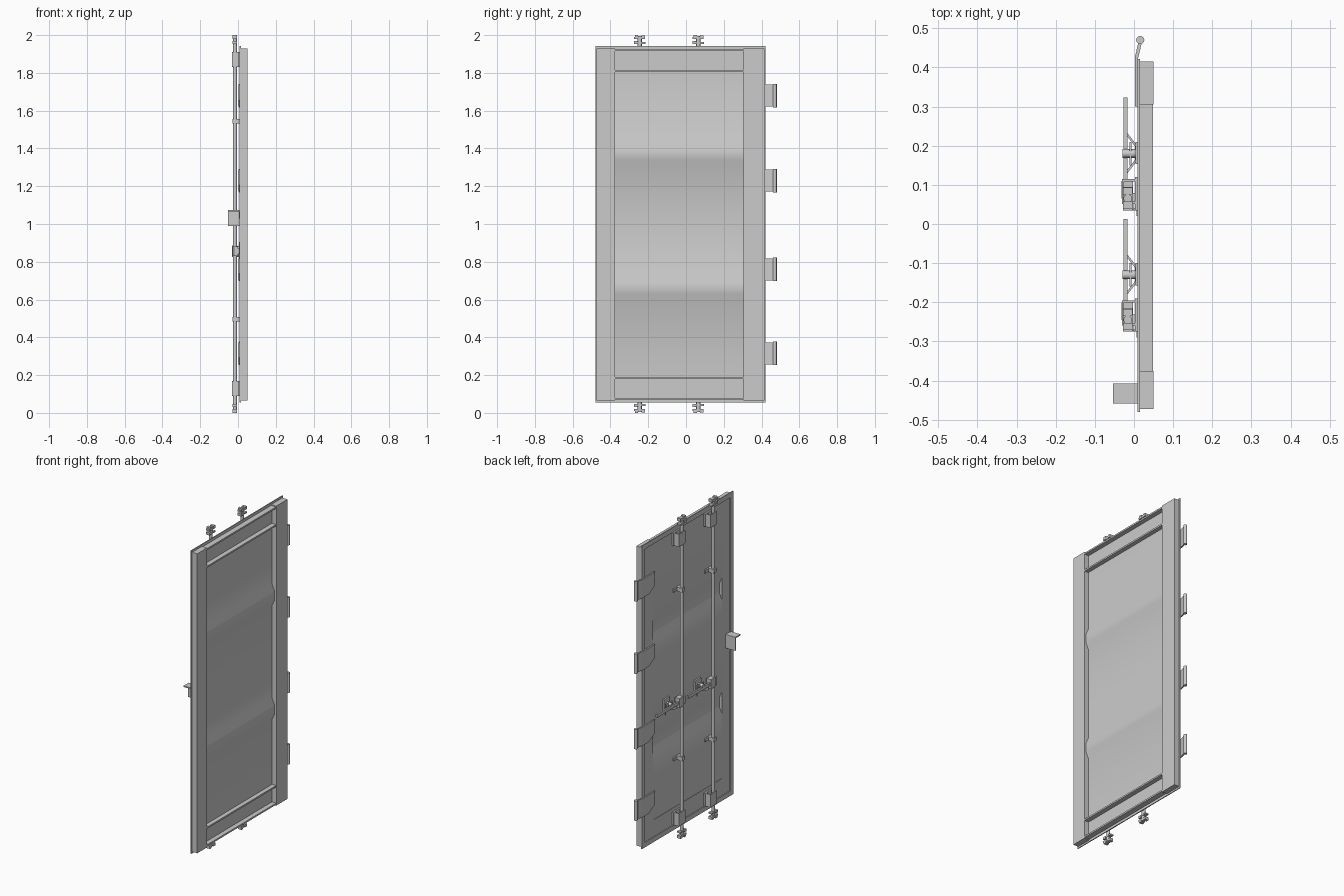
import bpy, bmesh, math
from mathutils import Vector

if "Cube" in bpy.data.objects:
    bpy.data.objects.remove(bpy.data.objects["Cube"], do_unlink=True)

grey = bpy.data.materials.new("steel grey")
grey.use_nodes = True
colour = (0.6, 0.6, 0.6, 1)
grey.diffuse_color = colour
grey.node_tree.nodes["Principled BSDF"].inputs["Base Color"].default_value = colour


def finish(name, bm, smooth=False):
    bmesh.ops.recalc_face_normals(bm, faces=bm.faces)
    mesh = bpy.data.meshes.new(name)
    bm.to_mesh(mesh)
    bm.free()
    mesh.materials.append(grey)
    obj = bpy.data.objects.new(name, mesh)
    bpy.context.collection.objects.link(obj)
    if smooth:
        bpy.ops.object.select_all(action="DESELECT")
        obj.select_set(True)
        bpy.context.view_layer.objects.active = obj
        bpy.ops.object.shade_smooth_by_angle(angle=math.radians(35))
    return obj


def box(name, x, y, z):
    """Box from (low, high) ranges."""
    bm = bmesh.new()
    bmesh.ops.create_cube(bm, size=1)
    for v in bm.verts:
        v.co = Vector([r[0] + (c + 0.5) * (r[1] - r[0]) for c, r in zip(v.co, (x, y, z))])
    return finish(name, bm)


def prism(name, points, axis, low, high, smooth=False):
    """Extrude a closed outline along one axis."""
    bm = bmesh.new()

    def place(p, d):
        co = list(p)
        co.insert(axis, d)
        return bm.verts.new(co)
    face = bm.faces.new([place(p, low) for p in points])
    new = bmesh.ops.extrude_face_region(bm, geom=[face])["geom"]
    shift = Vector((0, 0, 0))
    shift[axis] = high - low
    bmesh.ops.translate(bm, vec=shift, verts=[g for g in new if isinstance(g, bmesh.types.BMVert)])
    return finish(name, bm, smooth)


def rod(name, centre, radius, axis, low, high, sides=12):
    ring = [(centre[0] + radius * math.cos(2 * math.pi * i / sides),
             centre[1] + radius * math.sin(2 * math.pi * i / sides)) for i in range(sides)]
    return prism(name, ring, axis, low, high, True)


def strip(name, path, thick, axis, low, high, smooth=False):
    """Bent sheet: an open path given thickness in x, then extruded."""
    back = [(x + thick, v) for x, v in reversed(path)]
    return prism(name, path + back, axis, low, high, smooth)


INNER = (-0.375, 0.305)

# Frame posts
box("lock_side_post", (0.014, 0.05), (-0.473, INNER[0]), (0.065, 1.93))
box("hinge_side_post", (0.014, 0.05), (INNER[1], 0.415), (0.065, 1.93))

# Channel rails: recessed web with two projecting flanges
for name, low in (("bottom", 0.07), ("top", 1.805)):
    high = low + 0.12
    box(name + "_rail_web", (0.014, 0.02), INNER, (low, high))
    box(name + "_rail_lower_flange", (0.014, 0.049), INNER, (low, low + 0.01))
    box(name + "_rail_upper_flange", (0.014, 0.049), INNER, (high - 0.01, high))

# Panel with two shallow horizontal corrugations
path = [(0.016, 0.185)]
for z in (0.66, 1.37):
    path += [(0.016, z - 0.065), (0.032, z - 0.03), (0.032, z + 0.03), (0.016, z + 0.065)]
path.append((0.016, 1.815))
strip("door_panel", path, 0.006, 1, *INNER, smooth=True)

# Weather seal around the outer edge
for name, y, z in (("lock_side", (-0.48, -0.45), (0.055, 1.942)),
                   ("hinge_side", (0.39, 0.421), (0.055, 1.942)),
                   ("bottom", (-0.45, 0.39), (0.055, 0.085)),
                   ("top", (-0.45, 0.39), (1.912, 1.942))):
    box(name + "_seal", (0.009, 0.015), y, z)

# Hinges: tapered blade, angled arm and pin knuckle
for n, z in enumerate((0.315, 0.76, 1.23, 1.68), 1):
    low, high = z - 0.058, z + 0.058
    blade = [(0.30, high), (0.43, high), (0.43, low), (0.36, low), (0.30, low + 0.035)]
    prism(f"hinge_blade_{n}", blade, 0, 0.002, 0.010)
    strip(f"hinge_arm_{n}", [(0.002, 0.425), (0.012, 0.468)], 0.009, 1 + 1, low, high)
    rod(f"hinge_knuckle_{n}", (0.016, 0.47), 0.0105, 2, low - 0.004, high + 0.004)

ROD_X = -0.016


def cam(name, y, end, sign):
    """Hooked cam at a rod end; sign points outward along z."""
    for part, inner, outer, left, right in (("collar", 0.046, 0.037, -0.03, 0.03),
                                            ("hook", 0.021, 0.010, -0.03, 0.028),
                                            ("tip", 0.011, 0.0, -0.026, -0.008),
                                            ("tooth", 0.038, 0.030, -0.03, -0.012),
                                            ("nub", 0.011, 0.003, 0.010, 0.028)):
        z = sorted((end - sign * inner, end - sign * outer))
        box(f"{name}_{part}", (ROD_X - 0.012, ROD_X + 0.012), (y + left, y + right), z)


for side, y in (("lock_side", -0.245), ("hinge_side", 0.065)):
    # Locking rod and its end cams
    rod(f"{side}_locking_rod", (ROD_X, y), 0.011, 2, 0.005, 1.995)
    cam(f"{side}_bottom_cam", y, 0.0, -1)
    cam(f"{side}_top_cam", y, 2.0, 1)

    # Wide end bearings, curled over the rod
    for name, z in (("bottom", 0.13), ("top", 1.87)):
        box(f"{side}_{name}_bearing_plate", (0.002, 0.012), (y - 0.03, y + 0.055), (z - 0.04, z + 0.04))
        box(f"{side}_{name}_bearing_cover", (-0.031, -0.025), (y - 0.014, y + 0.05), (z - 0.04, z + 0.04))
        for edge in (-0.014, 0.044):
            box(f"{side}_{name}_bearing_wall", (-0.03, 0.004), (y + edge, y + edge + 0.006), (z - 0.04, z + 0.04))

    # Narrow mid guides
    for name, z in (("lower", 0.495), ("upper", 1.545)):
        box(f"{side}_{name}_guide", (-0.03, 0.012), (y - 0.014, y + 0.014), (z - 0.012, z + 0.012))
        box(f"{side}_{name}_guide_foot", (0.006, 0.014), (y - 0.02, y + 0.045), (z - 0.01, z + 0.01))

    # Handle hub clamped on the rod
    box(f"{side}_handle_hub", (-0.032, -0.002), (y, y + 0.045), (0.825, 0.885))
    clamp = [(-0.020, y + 0.03), (-0.028, y - 0.02), (-0.022, y - 0.028), (0.0, y - 0.028), (-0.008, y + 0.03)]
    prism(f"{side}_hub_clamp", clamp, 2, 0.83, 0.88)
    box(f"{side}_hub_foot", (0.006, 0.014), (y - 0.045, y + 0.03), (0.84, 0.87))
    box(f"{side}_hub_bracket", (-0.004, 0.010), (y - 0.03, y - 0.024), (0.84, 0.87))

    # Swing handle
    box(f"{side}_handle_bar", (-0.027, -0.017), (y + 0.03, y + 0.258), (0.845, 0.865))

    # Handle catch: bent plate, pivot and keeper tabs
    bend = [(-0.026, y + 0.062), (0.002, y + 0.098), (0.002, y + 0.134), (-0.026, y + 0.17)]
    strip(f"{side}_catch_plate", bend, 0.007, 2, 0.825, 0.85)
    box(f"{side}_catch_base", (0.004, 0.014), (y + 0.088, y + 0.145), (0.82, 0.905))
    rod(f"{side}_catch_pivot", (y + 0.115, 0.872), 0.011, 0, -0.03, 0.01)
    box(f"{side}_catch_tab", (-0.012, -0.006), (y + 0.085, y + 0.145), (0.862, 0.882))

# Lock cover: hanging side plate with a top hood
box("lock_cover_side", (-0.054, 0.012), (-0.416, -0.408), (0.99, 1.075))
box("lock_cover_hood", (-0.054, 0.012), (-0.458, -0.408), (1.067, 1.075))
box("lock_cover_back", (0.004, 0.012), (-0.458, -0.408), (1.03, 1.075))
